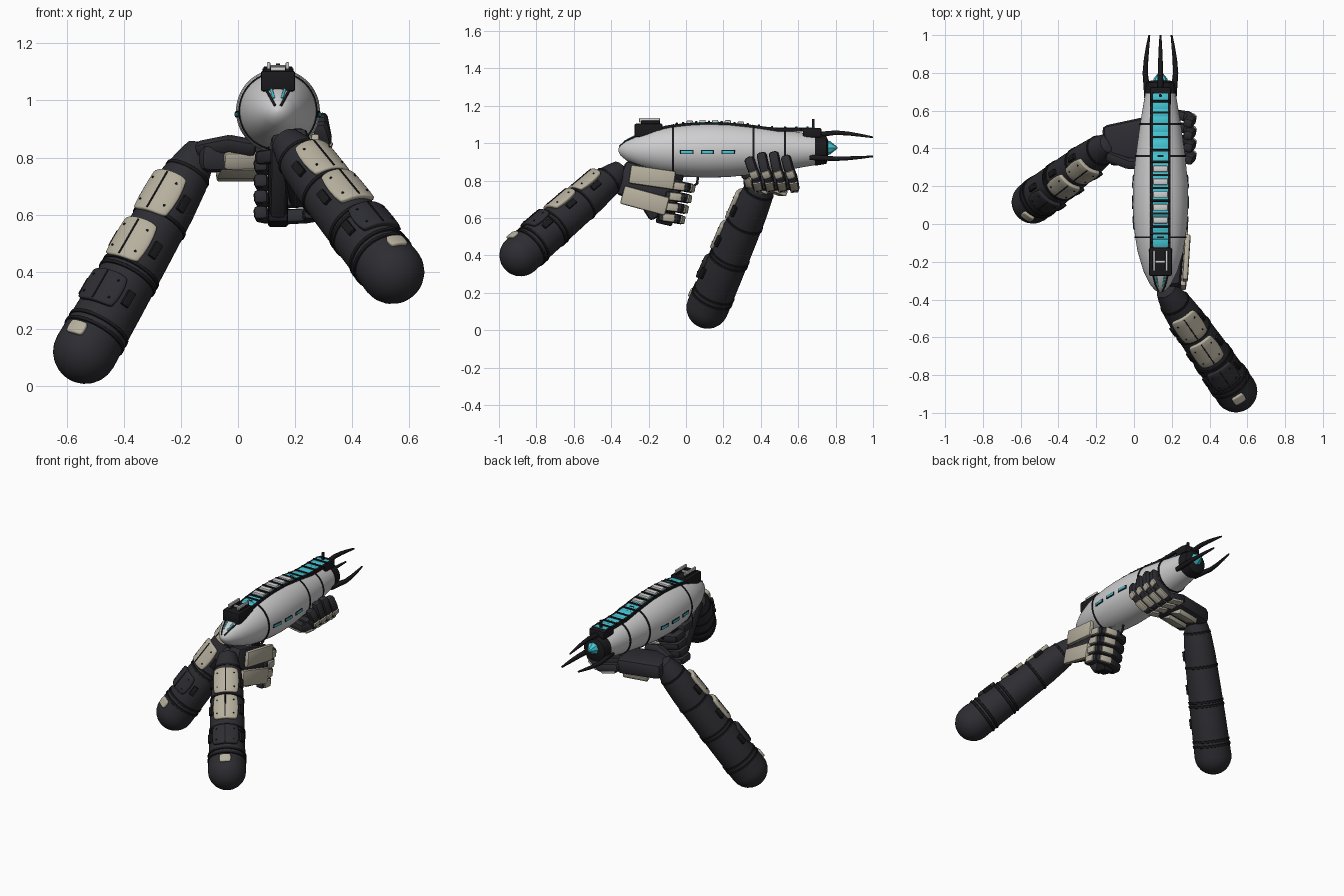
import bpy, bmesh, math
from mathutils import Vector as V, Matrix

if "Cube" in bpy.data.objects:
    bpy.data.objects.remove(bpy.data.objects["Cube"])


def material(name, rgb, rough=0.6):
    m = bpy.data.materials.new(name)
    m.use_nodes = True
    m.diffuse_color = (*rgb, 1)
    node = m.node_tree.nodes["Principled BSDF"]
    node.inputs["Base Color"].default_value = (*rgb, 1)
    node.inputs["Roughness"].default_value = rough
    return m


FABRIC = material("charcoal fabric", (0.026, 0.026, 0.032))
BLACK = material("black trim", (0.010, 0.010, 0.012))
ARMOR = material("beige armour", (0.47, 0.43, 0.34))
SHELL = material("pale grey shell", (0.62, 0.62, 0.63))
GLOW = material("cyan glow", (0.06, 0.58, 0.68))


def frame(origin, axis, normal):
    """Matrix with local z along axis and local x near normal."""
    z = V(axis).normalized()
    x = V(normal)
    x = (x - z * x.dot(z)).normalized()
    m = Matrix((x, z.cross(x), z)).transposed().to_4x4()
    m.translation = V(origin)
    return m


def finish(name, bm, mat, angle=35):
    bmesh.ops.recalc_face_normals(bm, faces=bm.faces)
    me = bpy.data.meshes.new(name)
    for f in bm.faces:
        f.smooth = True
    bm.to_mesh(me)
    bm.free()
    me.set_sharp_from_angle(angle=math.radians(angle))
    me.materials.append(mat)
    ob = bpy.data.objects.new(name, me)
    bpy.context.collection.objects.link(ob)
    return ob


def lathe(name, profile, m, mat, segs=40):
    bm = bmesh.new()
    rings = []
    for t, r in profile:
        angles = [math.tau * i / segs for i in range(segs)]
        rings.append([bm.verts.new(m @ V((r * math.cos(a), r * math.sin(a), t))) for a in angles])
    for a, b in zip(rings, rings[1:]):
        for i in range(segs):
            j = (i + 1) % segs
            bm.faces.new((a[i], a[j], b[j], b[i]))
    bm.faces.new(rings[0])
    bm.faces.new(rings[-1])
    return finish(name, bm, mat)


def beam(name, a, b, width, thick, normal, mat, bevel=0.01):
    """Bevelled box from a to b; thickness runs along normal."""
    a, b = V(a), V(b)
    bm = bmesh.new()
    bmesh.ops.create_cube(bm, size=1)
    bmesh.ops.scale(bm, vec=(thick, width, (b - a).length), verts=bm.verts)
    bmesh.ops.bevel(bm, geom=bm.edges[:], offset=bevel, segments=2, profile=0.5, affect='EDGES')
    bmesh.ops.transform(bm, matrix=frame((a + b) / 2, b - a, normal), verts=bm.verts)
    return finish(name, bm, mat)


def box(name, center, size, mat, bevel=0.003):
    c, h = V(center), V((0, size[1] / 2, 0))
    return beam(name, c - h, c + h, size[0], size[2], (0, 0, 1), mat, bevel)


def tube(name, pts, radii, mat):
    cu = bpy.data.curves.new(name, 'CURVE')
    cu.dimensions, cu.bevel_depth, cu.bevel_resolution = '3D', 1, 1
    cu.use_fill_caps = True
    sp = cu.splines.new('POLY')
    sp.points.add(len(pts) - 1)
    for p, co, r in zip(sp.points, pts, radii):
        p.co, p.radius = (*co, 1), r
    cu.materials.append(mat)
    ob = bpy.data.objects.new(name, cu)
    bpy.context.collection.objects.link(ob)


# ---------- Blaster shell ----------
CX, CZ = 0.14, 0.963
HULL = [(-0.362, 0.006), (-0.35, 0.03), (-0.32, 0.055), (-0.25, 0.09), (-0.15, 0.12), (-0.07, 0.134),
        (0.02, 0.143), (0.1, 0.147), (0.22, 0.145), (0.36, 0.131), (0.53, 0.108), (0.66, 0.086), (0.74, 0.072)]
AXIS = frame((CX, 0, CZ), (0, 1, 0), (0, 0, 1))


def radius(y):
    for (a, ra), (b, rb) in zip(HULL, HULL[1:]):
        if a <= y <= b:
            return ra + (rb - ra) * (y - a) / (b - a)
    return HULL[-1][1]


def on_hull(y, angle, lift=0.0):
    r = radius(y) + lift
    return V((CX + r * math.sin(angle), y, CZ + r * math.cos(angle)))


lathe("blaster_shell", HULL, AXIS, SHELL, 56)
for y in (-0.07, 0.36, 0.53):
    lathe("shell_seam", [(y + d, radius(y + d) + e) for d, e in
                         ((-0.005, -0.004), (-0.005, 0.004), (0.005, 0.004), (0.005, -0.004))], AXIS, BLACK, 56)
lathe("muzzle_collar", [(0.69, 0.07), (0.69, 0.084), (0.75, 0.074), (0.76, 0.05)], AXIS, BLACK)
lathe("muzzle_crystal", [(0.75, 0.04), (0.77, 0.036), (0.81, 0.004)], frame((CX, 0, 0.975), (0, 1, 0), (0, 0, 1)), GLOW, 8)

# Muzzle prongs
for k in range(3):
    a = math.tau * k / 3
    ring = [(0.66, 0.08), (0.73, 0.085), (0.80, 0.093), (0.87, 0.088), (0.94, 0.078), (1.0, 0.068)]
    tube("muzzle_prong", [(CX + r * math.sin(a), y, CZ + r * math.cos(a)) for y, r in ring],
         [0.016, 0.016, 0.014, 0.012, 0.009, 0.005], BLACK)


# Top power strip and its rails
def spine(y):
    return max(CZ + radius(y) + 0.002, 1.082 if y > 0.2 else 0)


def strip(name, x, half, lift, y0, y1, mat, steps=20):
    for i in range(steps):
        ya, yb = (y0 + (y1 - y0) * (i + k) / steps for k in (0, 1))
        beam(name, (x, ya, spine(ya) + lift), (x, yb, spine(yb) + lift), half * 2, 0.02, (0, 0, 1), mat, 0.001)


strip("power_strip", CX, 0.04, -0.009, -0.12, 0.69, GLOW)
for side in (-1, 1):
    strip("strip_rail", CX + side * 0.046, 0.008, -0.01, -0.14, 0.7, BLACK)
for i in range(5):
    y = 0.02 + 0.068 * i
    box("pale_rib", (CX, y, spine(y) + 0.002), (0.078, 0.034, 0.022), SHELL, 0.006)
for y in (-0.05, -0.015, 0.055, 0.123, 0.191, 0.259, 0.33, 0.39, 0.46, 0.53, 0.59, 0.65):
    box("dark_crossbar", (CX, y, spine(y)), (0.1, 0.012, 0.016), BLACK)
box("front_sight_base", (CX, 0.675, 1.055), (0.11, 0.1, 0.05), BLACK, 0.008)
box("front_sight_post", (CX, 0.68, 1.1), (0.014, 0.014, 0.06), BLACK)

# Rear sight
box("rear_sight_block", (CX, -0.2, 1.068), (0.12, 0.15, 0.072), BLACK, 0.008)
for side in (-1, 1):
    box("rear_sight_stem", (CX + side * 0.033, -0.19, 1.105), (0.016, 0.1, 0.03), BLACK)
    box("rear_sight_plate", (CX + side * 0.033, -0.195, 1.122), (0.012, 0.11, 0.024), SHELL)
box("rear_sight_bridge", (CX, -0.2, 1.11), (0.07, 0.015, 0.012), SHELL)

# Tail chevron and side windows
for side in (-1, 1):
    ys = [-0.355, -0.33, -0.30, -0.27, -0.24]
    tube("tail_trim", [on_hull(y, side * 0.5, 0.001) for y in ys], [0.005] * 5, BLACK)
    tube("tail_light", [on_hull(y, side * 0.3, 0) for y in ys[1:]], [0.005] * 4, GLOW)
    for y in (0.005, 0.115, 0.225):
        edge = [on_hull(y + d, side * 1.65) for d in (-0.036, 0.036)]
        beam("window_frame", *edge, 0.022, 0.008, (side, 0, 0), BLACK, 0.002)
        edge = [on_hull(y + d, side * 1.65, 0.002) for d in (-0.031, 0.031)]
        beam("side_window", *edge, 0.014, 0.008, (side, 0, 0), GLOW, 0.002)

# Grip and trigger guard
beam("grip", (CX, -0.05, 0.86), (CX, -0.12, 0.565), 0.07, 0.09, (0, 1, 0), BLACK)
box("grip_mount", (CX, 0.02, 0.835), (0.06, 0.3, 0.03), SHELL, 0.008)
tube("trigger_guard", [(CX, -0.01, 0.77), (CX, 0.035, 0.765), (CX, 0.06, 0.785), (CX, 0.065, 0.84)], [0.008] * 4, BLACK)


# ---------- Armoured arms ----------
def curved_plate(name, m, t0, t1, half_angle, r, mat):
    bm = bmesh.new()
    bmesh.ops.create_grid(bm, x_segments=10, y_segments=4, size=1)
    for v in bm.verts:
        u, w = v.co.x, v.co.y
        a = half_angle * u * (1 - 0.1 * w * w)
        t = (t0 + t1) / 2 + (t1 - t0) / 2 * w * (1 - 0.1 * u ** 4)
        v.co = m @ V((r * math.cos(a), r * math.sin(a), t))
    ob = finish(name, bm, mat)
    solid = ob.modifiers.new("thickness", 'SOLIDIFY')
    solid.thickness, solid.offset = 0.022, 0
    bev = ob.modifiers.new("soft edge", 'BEVEL')
    bev.width, bev.segments = 0.006, 2


def arm(wrist, end, normal):
    L = (V(end) - V(wrist)).length
    m = frame(wrist, V(end) - V(wrist), normal)
    body = [(-0.06, 0.03), (-0.045, 0.055), (0, 0.068), (0.08, 0.085), (0.2, 0.095), (0.4, 0.102), (0.6, 0.108)]
    cap = [(L + 0.112 * math.sin(a), 0.113 * math.cos(a)) for a in (0, 0.25, 0.5, 0.75, 1, 1.2, 1.4, 1.54)]
    lathe("sleeve", body + cap, m, FABRIC)
    for t, r in ((0.06, 0.084), (0.27, 0.102), (0.485, 0.109), (0.51, 0.11), (L - 0.1, 0.115), (L - 0.07, 0.116)):
        lathe("sleeve_band", [(t - 0.01, r - 0.01), (t - 0.006, r), (t + 0.006, r), (t + 0.01, r - 0.01)], m, BLACK)
    plates = ((0.24, 0.085, 0.8, 0.1, ARMOR), (0.49, 0.082, 0.72, 0.108, ARMOR),
              (0.745, 0.065, 0.72, 0.115, FABRIC), (0.965, 0.026, 0.3, 0.114, ARMOR))
    for k, (f, half, ang, r, mat) in enumerate(plates):
        t = f * L
        curved_plate("forearm_plate", m, t - half, t + half, ang, r, mat)
        if k == 3:
            continue
        beam("plate_seam", m @ V((r + 0.008, 0, t - half * 0.9)), m @ V((r + 0.008, 0, t + half * 0.9)),
             0.006, 0.012, m.col[0].xyz, BLACK, 0.001)
        for sa in (-0.6, 0.6):
            for st in (-0.55, 0.55):
                n = V((math.cos(sa * ang), math.sin(sa * ang), 0))
                at = m @ (n * (r + 0.009) + V((0, 0, t + st * half)))
                lathe("plate_screw", [(0, 0.005), (0.005, 0.004)], frame(at, m.to_3x3() @ n, m.col[2].xyz), BLACK, 8)
        for side in (-1, 1):
            n = V((math.cos(ang + 0.25), side * math.sin(ang + 0.25), 0))
            beam("plate_clip", m @ (n * r + V((0, 0, t - 0.03))), m @ (n * r + V((0, 0, t + 0.03))),
                 0.03, 0.016, m.to_3x3() @ n, BLACK, 0.003)


arm((0.19, -0.38, 0.83), (0.54, -0.885, 0.4), (0.2, -0.45, 0.8))
arm((-0.15, 0.41, 0.79), (-0.535, 0.115, 0.12), (-0.35, -0.72, 0.52))


# ---------- Gloved hands ----------
def finger(pts, center, width, armored):
    """Chain of padded segments curling round center, armoured on the outside."""
    for k, (a, b) in enumerate(zip(pts, pts[1:])):
        a, b = V(a), V(b)
        d = (b - a).normalized()
        out = (a + b) / 2 - V(center)
        out = (out - d * out.dot(d)).normalized()
        beam("finger_segment", a - d * 0.014, b + d * 0.014, width, width, out, FABRIC, width * 0.3)
        if k < armored:
            o = out * width * 0.48
            beam("finger_plate", a + o + d * 0.008, b + o - d * 0.008, width * 0.85, 0.018, out, ARMOR, 0.006)


# Trigger hand
beam("trigger_palm", (0.2, -0.35, 0.82), (0.225, -0.04, 0.71), 0.19, 0.09, (1, 0, 0), FABRIC, 0.025)
beam("palm_plate", (0.27, -0.3, 0.835), (0.285, -0.06, 0.8), 0.1, 0.03, (1, 0, 0), ARMOR, 0.01)
beam("palm_plate", (0.26, -0.34, 0.725), (0.28, -0.1, 0.66), 0.1, 0.03, (1, 0, 0), ARMOR, 0.01)
beam("thumb_web", (0.145, -0.33, 0.87), (CX, -0.16, 0.6), 0.06, 0.07, (0, -1, 0), FABRIC, 0.02)
finger([(0.16, -0.25, 0.81), (0.09, -0.16, 0.8), (0.085, -0.08, 0.8)], (0.18, -0.1, 0.8), 0.05, 0)
for s in range(4):
    z, y = 0.775 - 0.056 * s, -0.018 * s
    finger([(0.255, y - 0.08, z), (0.25, y, z - 0.01), (0.16, y + 0.02, z - 0.015),
            (0.085, y - 0.01, z - 0.01), (0.08, y - 0.07, z)], (0.16, y - 0.06, z), 0.05, 2)

# Support hand
beam("support_palm", (-0.15, 0.41, 0.8), (0.13, 0.47, 0.795), 0.22, 0.1, (0, 0, 1), FABRIC, 0.03)
for y, z in ((0.37, 0.755), (0.47, 0.745)):
    beam("back_plate", (-0.07, y, z), (0.09, y + 0.03, z), 0.09, 0.035, (0, -0.4, -1), ARMOR, 0.01)
beam("back_edge_plate", (-0.05, 0.325, 0.79), (0.1, 0.36, 0.79), 0.06, 0.03, (0, -1, -0.3), ARMOR, 0.01)
finger([(-0.13, 0.36, 0.83), (-0.03, 0.32, 0.85), (0.05, 0.32, 0.835)], (0, 0.45, 0.9), 0.055, 0)
for s in range(4):
    y = 0.365 + 0.065 * s
    top = 0.91 + (0, 0.025, 0.03, 0.01)[s]
    finger([(0.1, y + 0.01, 0.79), (0.21, y + 0.02, 0.765), (0.285, y + 0.01, 0.815),
            (0.302, y - 0.01, 0.865), (0.287, y - 0.025, top)], (CX, y, 0.93), 0.052, 3)
